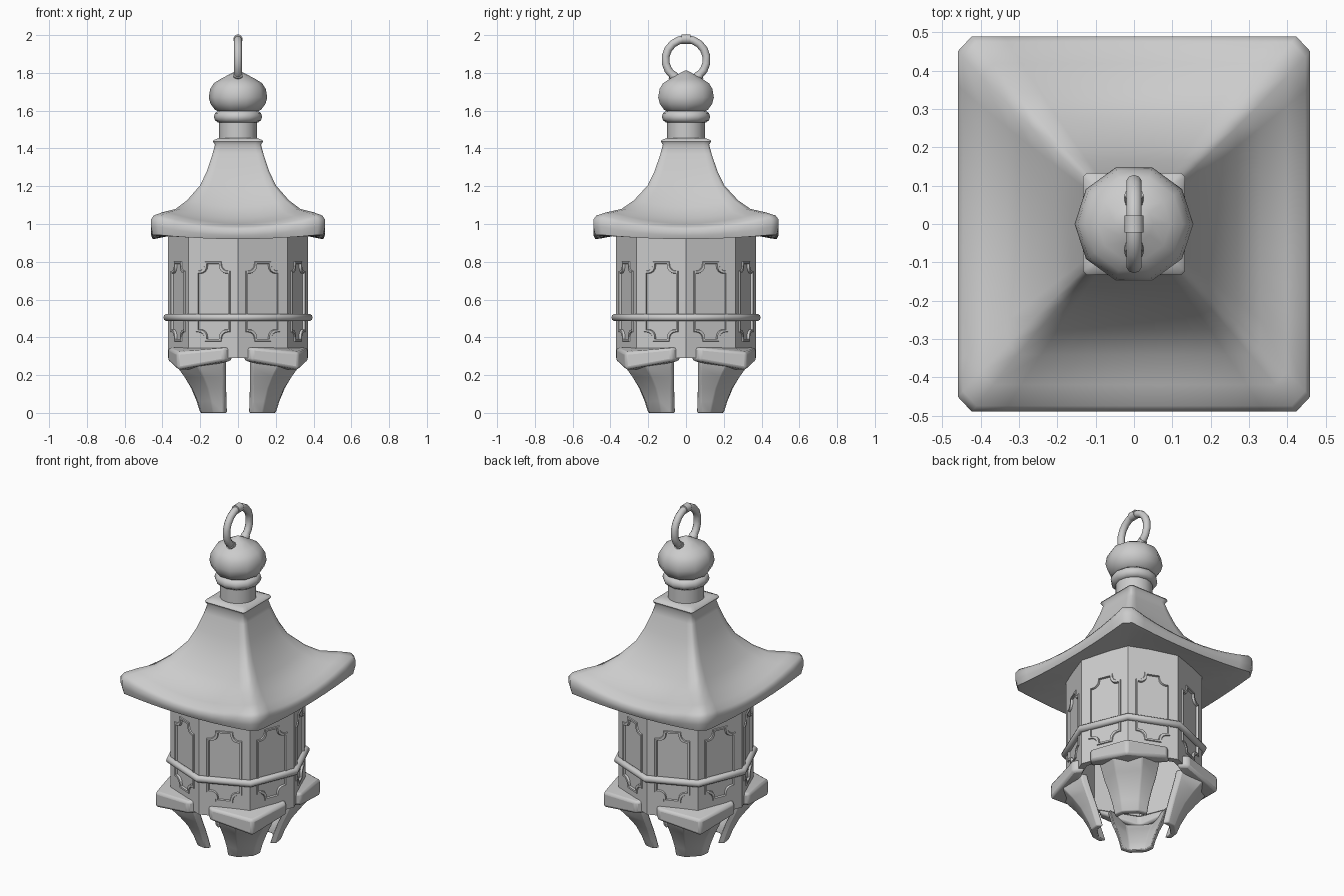
import bpy, bmesh
from math import sin, cos, pi, radians
from mathutils import Matrix, Vector

cube = bpy.data.objects.get("Cube")
if cube:
    bpy.data.objects.remove(cube, do_unlink=True)

stone = bpy.data.materials.new("grey_stone")
stone.use_nodes = True
stone.diffuse_color = (0.6, 0.6, 0.6, 1)
stone.node_tree.nodes["Principled BSDF"].inputs["Base Color"].default_value = (0.6, 0.6, 0.6, 1)


def finish(obj, name, angle=35, bevel=0):
    """Name, colour, round and shade a part."""
    obj.name = name
    obj.data.materials.clear()
    obj.data.materials.append(stone)
    if bevel:
        mod = obj.modifiers.new("rounding", 'BEVEL')
        mod.width, mod.segments = bevel, 2
    bpy.ops.object.select_all(action='DESELECT')
    obj.select_set(True)
    bpy.context.view_layer.objects.active = obj
    bpy.ops.object.shade_smooth_by_angle(angle=radians(angle))
    return obj


def from_bmesh(bm, name, **kw):
    bmesh.ops.recalc_face_normals(bm, faces=bm.faces)
    mesh = bpy.data.meshes.new(name)
    bm.to_mesh(mesh)
    bm.free()
    obj = bpy.data.objects.new(name, mesh)
    bpy.context.collection.objects.link(obj)
    return finish(obj, name, **kw)


def loft(sections, name, turn=0, **kw):
    """Skin matching closed sections and cap both ends."""
    bm = bmesh.new()
    loops = [[bm.verts.new(p) for p in s] for s in sections]
    n = len(loops[0])
    for a, b in zip(loops, loops[1:]):
        for i in range(n):
            j = (i + 1) % n
            bm.faces.new((a[i], a[j], b[j], b[i]))
    bm.faces.new(loops[0])
    bm.faces.new(loops[-1])
    bmesh.ops.rotate(bm, verts=bm.verts, matrix=Matrix.Rotation(turn, 3, 'Z'))
    return from_bmesh(bm, name, **kw)


def lathe(profile, sides, name, **kw):
    return loft([[(r * cos(2 * pi * i / sides), r * sin(2 * pi * i / sides), z)
                  for i in range(sides)] for r, z in profile], name, **kw)


def torus(name, z, major, minor, segs, rot=(0, 0, 0), angle=50):
    bpy.ops.mesh.primitive_torus_add(location=(0, 0, z), rotation=rot, major_radius=major,
                                     minor_radius=minor, major_segments=segs, minor_segments=10)
    return finish(bpy.context.object, name, angle=angle)


# Octagonal hollow body with a notched, framed window on each wall
RADIUS, LOW, HIGH = 0.37, 0.29, 0.96
HALF = RADIUS * sin(pi / 8)
APOTHEM = RADIUS * cos(pi / 8)
MID = 0.59


def window_outline(inset):
    hw, hh, notch, step = 0.098 - inset, 0.212 - inset, 0.05, 0.012
    arc = notch - step
    corner = [(hw, hh - notch)]
    for k in range(5):
        a = k * pi / 8
        corner.append((hw - step + arc - arc * sin(a) - arc, hh - notch + arc - arc * cos(a)))
    corner.append((hw - notch, hh))
    flip = corner[::-1]
    return (corner + [(-x, y) for x, y in flip] + [(-x, -y) for x, y in corner]
            + [(x, -y) for x, y in flip])


body = bmesh.new()
for k in range(8):
    turn = Matrix.Rotation(pi / 8 + k * pi / 4, 3, 'Z')

    def ring(points, depth):
        return [body.verts.new(turn @ Vector((APOTHEM + depth, x, MID + y))) for x, y in points]

    def edges(vs):
        return [body.edges.new((vs[i], vs[(i + 1) % len(vs)])) for i in range(len(vs))]

    wall = [(-HALF, LOW - MID), (HALF, LOW - MID), (HALF, HIGH - MID), (-HALF, HIGH - MID)]
    outer = ring(wall, 0)
    loops = [ring(window_outline(i), d) for i, d in
             ((0, 0), (0.002, 0.006), (0.012, 0.006), (0.014, -0.006))]
    bmesh.ops.triangle_fill(body, use_beauty=True, edges=edges(outer) + edges(loops[0]),
                            normal=turn @ Vector((1, 0, 0)))
    for a, b in zip(loops, loops[1:]):
        for i in range(len(a)):
            j = (i + 1) % len(a)
            body.faces.new((a[i], a[j], b[j], b[i]))
    body.faces.new(loops[-1])
    # inner wall and bottom lip
    s = 0.9
    inner = [body.verts.new(turn @ Vector((APOTHEM * s, x * s, MID + y))) for x, y in wall]
    body.faces.new(inner)
    body.faces.new((outer[0], outer[1], inner[1], inner[0]))
bmesh.ops.remove_doubles(body, verts=body.verts, dist=0.0005)
from_bmesh(body, "lantern_body", angle=25)

# Band around the body
torus("body_band", 0.505, 0.375, 0.02, 8)

# Four corner brackets and feet, set on the diagonals
for k in range(4):
    turn = pi / 4 + k * pi / 2
    bracket = []
    for u, inner, outer, low, top in ((-0.21, 0.25, 0.315, 0.275, 0.345),
                                      (0, 0.34, 0.455, 0.23, 0.32),
                                      (0.21, 0.25, 0.315, 0.275, 0.345)):
        bracket.append([(inner, u, low), (outer, u, low), (outer, u, top), (inner, u, 0.35)])
    loft(bracket, f"bracket_{k + 1}", turn, angle=40, bevel=0.014)

    foot = []
    for z, w, edge, front in ((0.285, 0.165, 0.275, 0.40), (0.24, 0.155, 0.265, 0.375),
                              (0.19, 0.142, 0.25, 0.33), (0.13, 0.12, 0.23, 0.285),
                              (0.06, 0.1, 0.21, 0.25), (0, 0.088, 0.195, 0.228)):
        line = [(edge, -w), (front, -w * 0.5), (front, w * 0.5), (edge, w)]
        foot.append([(v, u, z) for v, u in line]
                    + [(v - 0.035, u * 0.92, z) for v, u in line[::-1]])
    loft(foot, f"foot_{k + 1}", turn, angle=40, bevel=0.006)


# Flared square roof with sagging eaves
def roof_section(half, z, sag, steps=10, cut=0.92):
    pts = []
    deep = 1 + 0.065 * min(1, half / 0.46) ** 2
    for side in range(4):
        for i in range(steps + 1):
            t = -1 + 2 * i / steps
            p = Matrix.Rotation(side * pi / 2, 2) @ Vector((half, t * cut * half))
            pts.append((p.x, p.y * deep, z - sag * (1 - t * t)))
    return pts


roof = [(0.3, 0.95, 0), (0.43, 0.937, 0.014), (0.452, 0.942, 0.022), (0.46, 0.985, 0.045),
        (0.46, 1.025, 0.055), (0.447, 1.045, 0.06), (0.40, 1.062, 0.06), (0.33, 1.08, 0.05),
        (0.27, 1.125, 0.035), (0.20, 1.205, 0.012), (0.165, 1.28, 0), (0.135, 1.37, 0),
        (0.122, 1.42, 0), (0.133, 1.437, 0), (0.128, 1.445, 0), (0.1, 1.455, 0)]
loft([roof_section(*r) for r in roof], "roof", angle=50)

# Neck, collar and ball finial
lathe([(0.1, 1.44), (0.1, 1.56)], 16, "neck")
torus("collar", 1.568, 0.096, 0.032, 12)
lathe([(0.09, 1.59), (0.122, 1.605), (0.145, 1.635), (0.155, 1.67), (0.147, 1.715), (0.128, 1.745),
       (0.095, 1.766), (0.05, 1.79), (0.008, 1.812)], 10, "ball_finial", angle=40)

# Hanging ring with small ferrules
RING_Z, RING_R = 1.87, 0.109
torus("hanging_ring", RING_Z, RING_R, 0.021, 18, rot=(0, pi / 2, 0))
for k, a in enumerate((0, radians(142), radians(218))):
    bpy.ops.mesh.primitive_cylinder_add(vertices=12, radius=0.025, depth=0.045 if k == 0 else 0.025,
                                        location=(0, RING_R * sin(a), RING_Z + RING_R * cos(a)),
                                        rotation=(pi / 2 - a, 0, 0))
    finish(bpy.context.object, f"ferrule_{k + 1}")
